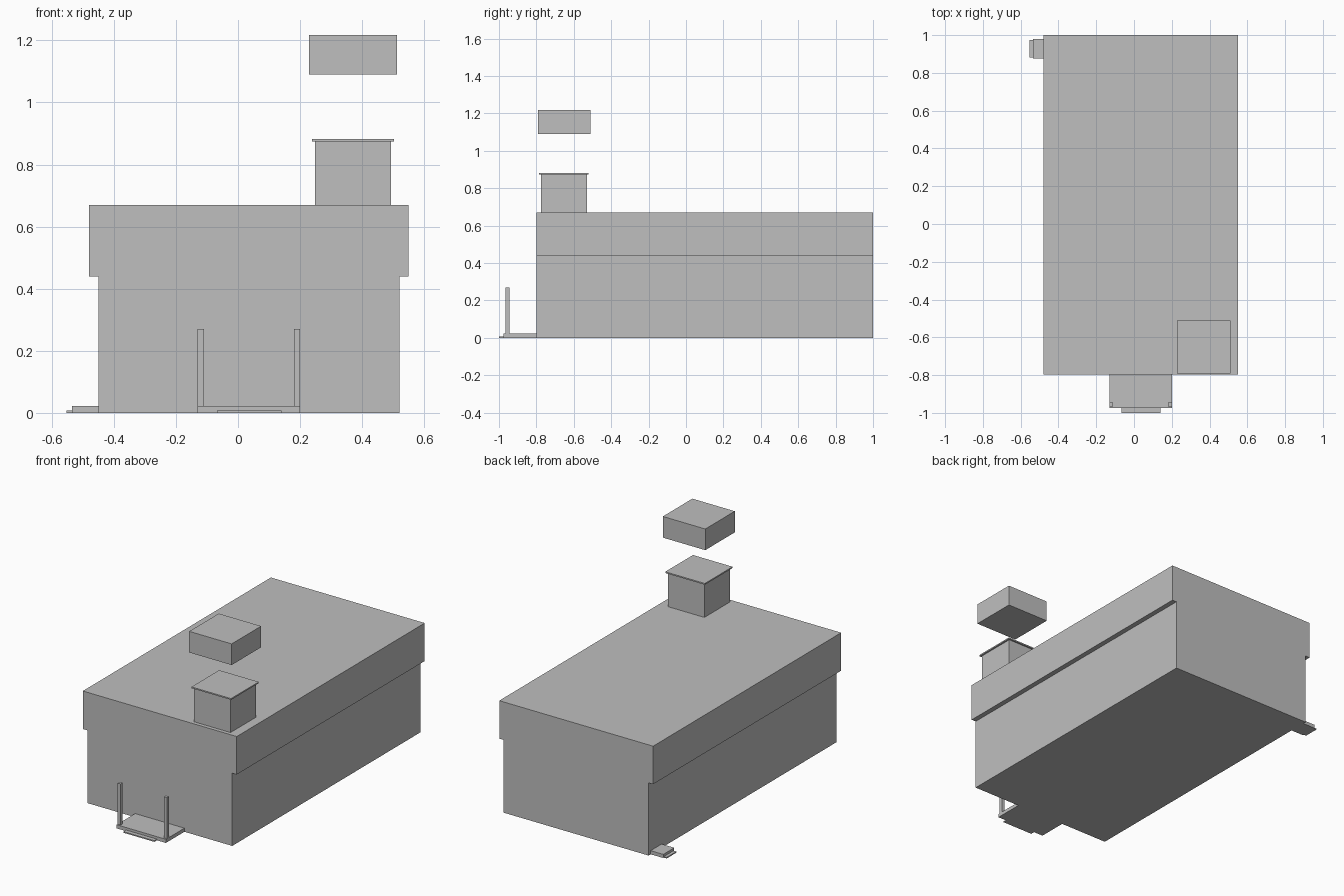
import bpy

cube = bpy.data.objects.get("Cube")
if cube:
    bpy.data.objects.remove(cube, do_unlink=True)

grey = bpy.data.materials.new("plain grey")
grey.use_nodes = True
colour = (0.52, 0.52, 0.52, 1)
grey.diffuse_color = colour
grey.node_tree.nodes["Principled BSDF"].inputs["Base Color"].default_value = colour


def box(name, x, y, z):
    """Add a box spanning the given (low, high) ranges."""
    spans = (x, y, z)
    bpy.ops.mesh.primitive_cube_add(size=1, location=[(a + b) / 2 for a, b in spans])
    ob = bpy.context.object
    ob.name = ob.data.name = name
    ob.scale = [b - a for a, b in spans]
    bpy.ops.object.transform_apply(location=False, rotation=False, scale=True)
    ob.data.materials.append(grey)
    return ob


# Building: walls and the wider upper storey, flush at front and back
box("walls", (-0.45, 0.52), (-0.798, 1), (0, 0.44))
box("upper_storey", (-0.48, 0.55), (-0.798, 1), (0.44, 0.67))

# Chimney with thin cap, and the block hovering above it
box("chimney", (0.248, 0.493), (-0.775, -0.53), (0.67, 0.875))
box("chimney_cap", (0.238, 0.503), (-0.785, -0.52), (0.874, 0.882))
box("floating_block", (0.228, 0.512), (-0.792, -0.51), (1.09, 1.218))

# Front porch with step and two posts
box("porch", (-0.13, 0.20), (-0.975, -0.798), (0, 0.022))
box("porch_step", (-0.067, 0.14), (-1, -0.975), (0, 0.007))
for name, x in (("right_post", -0.13), ("left_post", 0.18)):
    box(name, (x, x + 0.02), (-0.965, -0.945), (0.022, 0.27))

# Side doorstep near the back
box("side_landing", (-0.534, -0.45), (0.875, 0.98), (0, 0.022))
box("side_step", (-0.553, -0.534), (0.882, 0.974), (0, 0.007))
